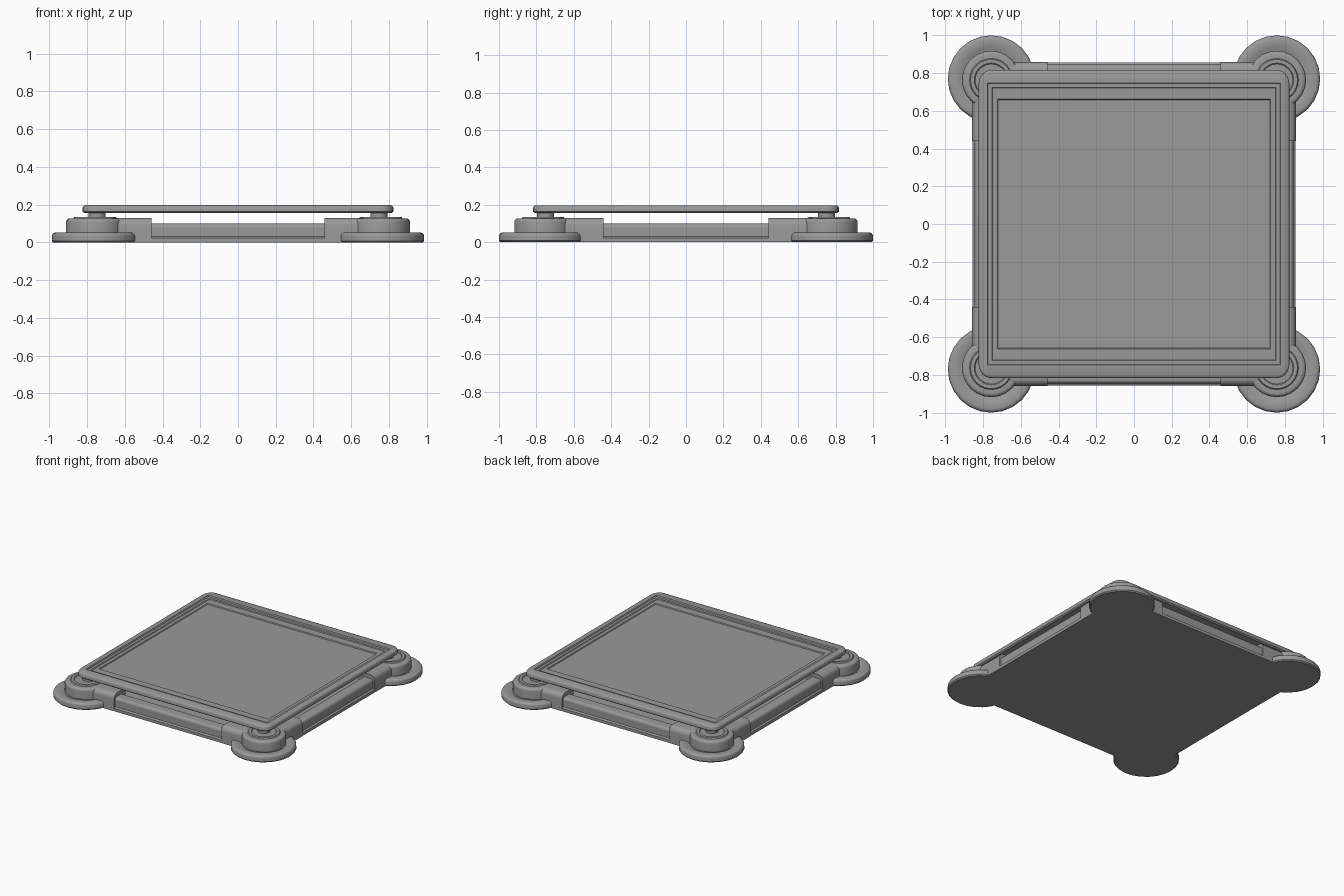
import bpy, bmesh, math
from mathutils import Matrix, Vector

if "Cube" in bpy.data.objects:
    bpy.data.objects.remove(bpy.data.objects["Cube"])

grey = bpy.data.materials.new("stone_grey")
grey.use_nodes = True
grey.diffuse_color = (0.32, 0.32, 0.32, 1)
grey.node_tree.nodes["Principled BSDF"].inputs["Base Color"].default_value = grey.diffuse_color


def finish(name, bm):
    bmesh.ops.recalc_face_normals(bm, faces=bm.faces)
    mesh = bpy.data.meshes.new(name)
    bm.to_mesh(mesh)
    bm.free()
    mesh.materials.append(grey)
    obj = bpy.data.objects.new(name, mesh)
    bpy.context.collection.objects.link(obj)
    bpy.ops.object.select_all(action="DESELECT")
    obj.select_set(True)
    bpy.context.view_layer.objects.active = obj
    bpy.ops.object.shade_smooth_by_angle(angle=math.radians(35))
    return obj


def loft(name, rings):
    """Skin a stack of closed rings and cap both ends."""
    bm = bmesh.new()
    loops = [[bm.verts.new(p) for p in ring] for ring in rings]
    for a, b in zip(loops, loops[1:]):
        for i in range(len(a)):
            j = (i + 1) % len(a)
            bm.faces.new((a[i], a[j], b[j], b[i]))
    bm.faces.new(loops[0])
    bm.faces.new(loops[-1])
    return finish(name, bm)


def rectangle(hx, hy, z, radius=0.0, steps=6):
    """Rectangle ring, with rounded corners when a radius is given."""
    pts = []
    for k, (sx, sy) in enumerate([(1, 1), (-1, 1), (-1, -1), (1, -1)]):
        cx, cy = sx * (hx - radius), sy * (hy - radius)
        for i in range(steps + 1 if radius else 1):
            a = math.pi / 2 * (k + i / steps)
            pts.append((cx + radius * math.cos(a), cy + radius * math.sin(a), z))
    return pts


def circle(cx, cy, r, z, n=24):
    return [(cx + r * math.cos(math.tau * i / n), cy + r * math.sin(math.tau * i / n), z)
            for i in range(n)]


def arc(cx, cz, r, steps=4):
    """Quarter round from outward to upward."""
    return [(cx + r * math.cos(a), cz + r * math.sin(a))
            for a in [math.pi / 2 * i / steps for i in range(steps + 1)]]


# Base tray: floor with a low moulded rail all round
rail = [(0.857, 0), (0.857, 0.022), (0.845, 0.03), (0.845, 0.08)]
rail += arc(0.825, 0.08, 0.02) + [(0.77, 0.1), (0.76, 0.03)]
loft("base_tray", [rectangle(h, h, z) for h, z in rail])

# Raised rail ends beside every corner
end_profile = [(0.72, 0.0), (0.858, 0.0)] + arc(0.818, 0.09, 0.04, 6) + [(0.72, 0.13)]
for side, label in enumerate(["right", "back", "left", "front"]):
    turn = Matrix.Rotation(math.pi / 2 * side, 3, "Z")
    start = 0.44 if side % 2 == 0 else 0.458
    for s in (-1, 1):
        rings = [[turn @ Vector((d, s * t, z)) for d, z in end_profile]
                 for t in (start, 0.76)]
        loft(f"{label}_rail_end_{'a' if s < 0 else 'b'}", rings)

# Corner feet: wide disc, stepped drum and a short post
foot = [(0.222, 0), (0.23, 0.008)] + arc(0.21, 0.032, 0.02) + [(0.17, 0.052), (0.16, 0.046)]
drum = [(0.155, 0.03)] + arc(0.135, 0.107, 0.02)
drum += [(0.115, 0.127), (0.11, 0.135), (0.09, 0.135), (0.085, 0.13)]
for sx in (-1, 1):
    for sy in (-1, 1):
        tag = ("back" if sy > 0 else "front") + ("_left" if sx > 0 else "_right")
        x, y = sx * 0.757, sy * 0.77
        loft(tag + "_foot_disc", [circle(x, y, r, z) for r, z in foot])
        loft(tag + "_foot_drum", [circle(sx * 0.757, sy * 0.763, r, z) for r, z in drum])
        loft(tag + "_post", [circle(sx * 0.747, sy * 0.752, 0.045, z) for z in (0.12, 0.165)])

# Top plate with rounded rim and stepped recessed panel
edge = [(0.01, 0.155), (0, 0.163), (0, 0.186), (0.004, 0.193), (0.012, 0.197)]
plate = [rectangle(0.823 - d, 0.817 - d, z, 0.07 - d) for d, z in edge]
# The rim runs in to square inner steps, kept as tightly rounded corners
for hx, hy, z in [(0.777, 0.748, 0.197), (0.773, 0.744, 0.188),
                  (0.753, 0.724, 0.188), (0.749, 0.720, 0.182),
                  (0.724, 0.662, 0.182), (0.720, 0.658, 0.175)]:
    plate.append(rectangle(hx, hy, z, 0.002))
loft("top_plate", plate)
